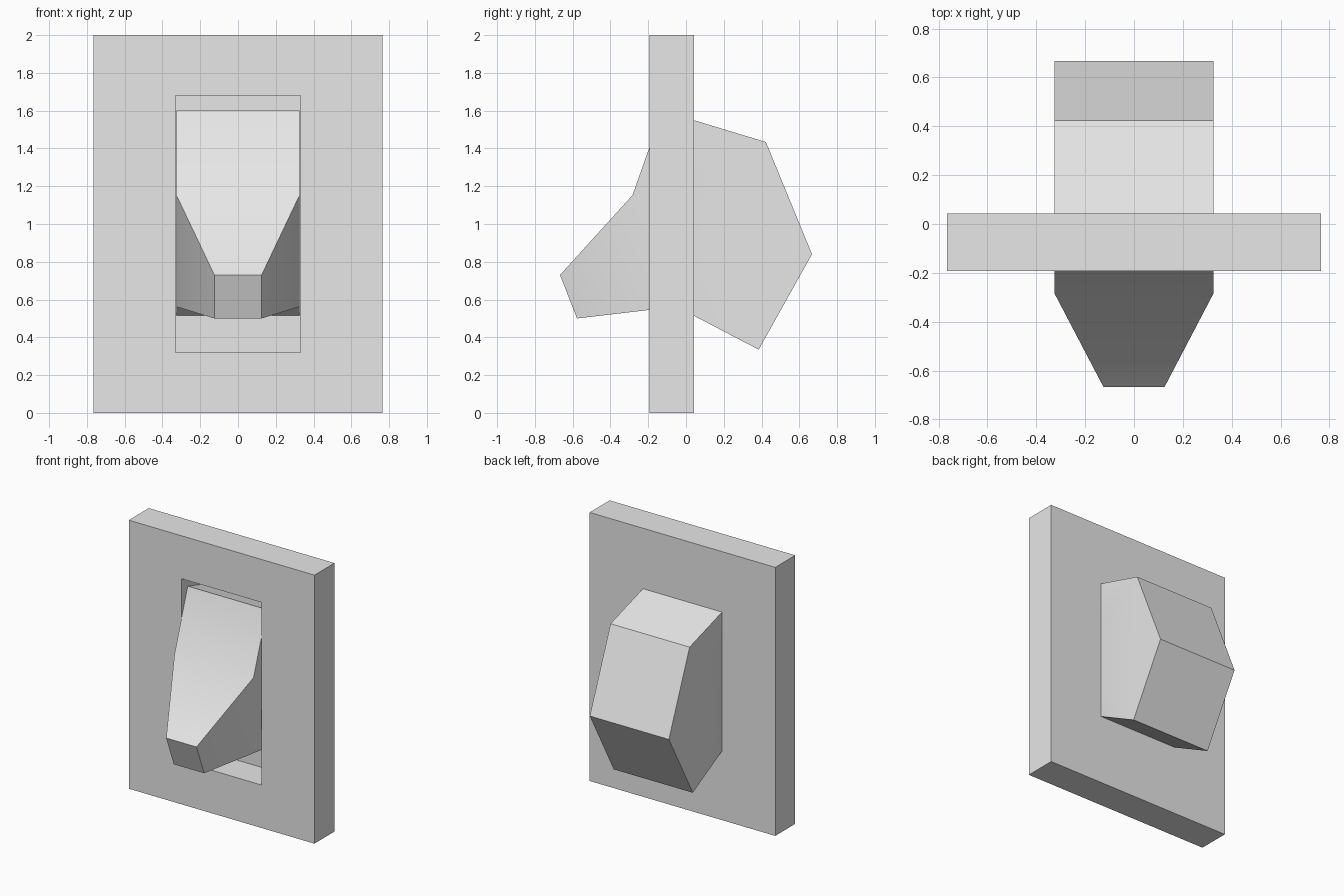
import bpy
import bmesh
from math import copysign, radians
from mathutils import Vector

if "Cube" in bpy.data.objects:
    bpy.data.objects.remove(bpy.data.objects["Cube"], do_unlink=True)

grey = bpy.data.materials.new("plain_grey")
grey.use_nodes = True
grey.diffuse_color = (0.8, 0.8, 0.8, 1)
grey.node_tree.nodes["Principled BSDF"].inputs["Base Color"].default_value = (0.8, 0.8, 0.8, 1)


def finish(bm, name):
    bmesh.ops.recalc_face_normals(bm, faces=bm.faces)
    mesh = bpy.data.meshes.new(name)
    bm.to_mesh(mesh)
    bm.free()
    mesh.materials.append(grey)
    obj = bpy.data.objects.new(name, mesh)
    bpy.context.collection.objects.link(obj)
    return obj


# Wall plate: a slab with a rectangular pocket sunk from the front
FRONT, BACK, HALF_W, HEIGHT = -0.193, 0.042, 0.765, 2.0
POCKET_X, POCKET_Z, POCKET_FLOOR = 0.33, 0.68, 0.038
bm = bmesh.new()
bmesh.ops.create_cube(bm, size=1)
for v in bm.verts:
    v.co = (copysign(HALF_W, v.co.x), BACK if v.co.y > 0 else FRONT,
            HEIGHT if v.co.z > 0 else 0)
bm.normal_update()
face = min(bm.faces, key=lambda f: f.calc_center_median().y)
bmesh.ops.inset_region(bm, faces=[face], thickness=0.2)
for v in face.verts:
    v.co.x = copysign(POCKET_X, v.co.x)
    v.co.z = HEIGHT / 2 + copysign(POCKET_Z, v.co.z - HEIGHT / 2)
sunk = bmesh.ops.extrude_face_region(bm, geom=[face])["geom"]
for v in sunk:
    if isinstance(v, bmesh.types.BMVert):
        v.co.y = POCKET_FLOOR
if face.is_valid:
    bmesh.ops.delete(bm, geom=[face], context="FACES_ONLY")
finish(bm, "wall_plate")

# Toggle lever: side outline as (half width, y, z), tapering at the tip
WIDE, TIP = 0.326, 0.125
outline = [
    (WIDE, -0.125, 1.60), (WIDE, -0.283, 1.153),
    (TIP, -0.667, 0.73), (TIP, -0.577, 0.50),
    (WIDE, -0.05, 0.562), (WIDE, 0.385, 0.335),
    (WIDE, 0.667, 0.84), (WIDE, 0.423, 1.434),
]
bm = bmesh.new()
sides = [[bm.verts.new(Vector((s * x, y, z))) for x, y, z in outline] for s in (-1, 1)]
left, right = sides
n = len(outline)
for i in range(n):
    j = (i + 1) % n
    bm.faces.new((left[i], left[j], right[j], right[i]))
for side in sides:
    bm.faces.new(side[1:5])                              # tapered cheek
    bm.faces.new([side[0], side[1]] + side[4:])          # flat flank
lever = finish(bm, "toggle_lever")

bpy.ops.object.select_all(action="DESELECT")
lever.select_set(True)
bpy.context.view_layer.objects.active = lever
bpy.ops.object.shade_smooth_by_angle(angle=radians(30))
